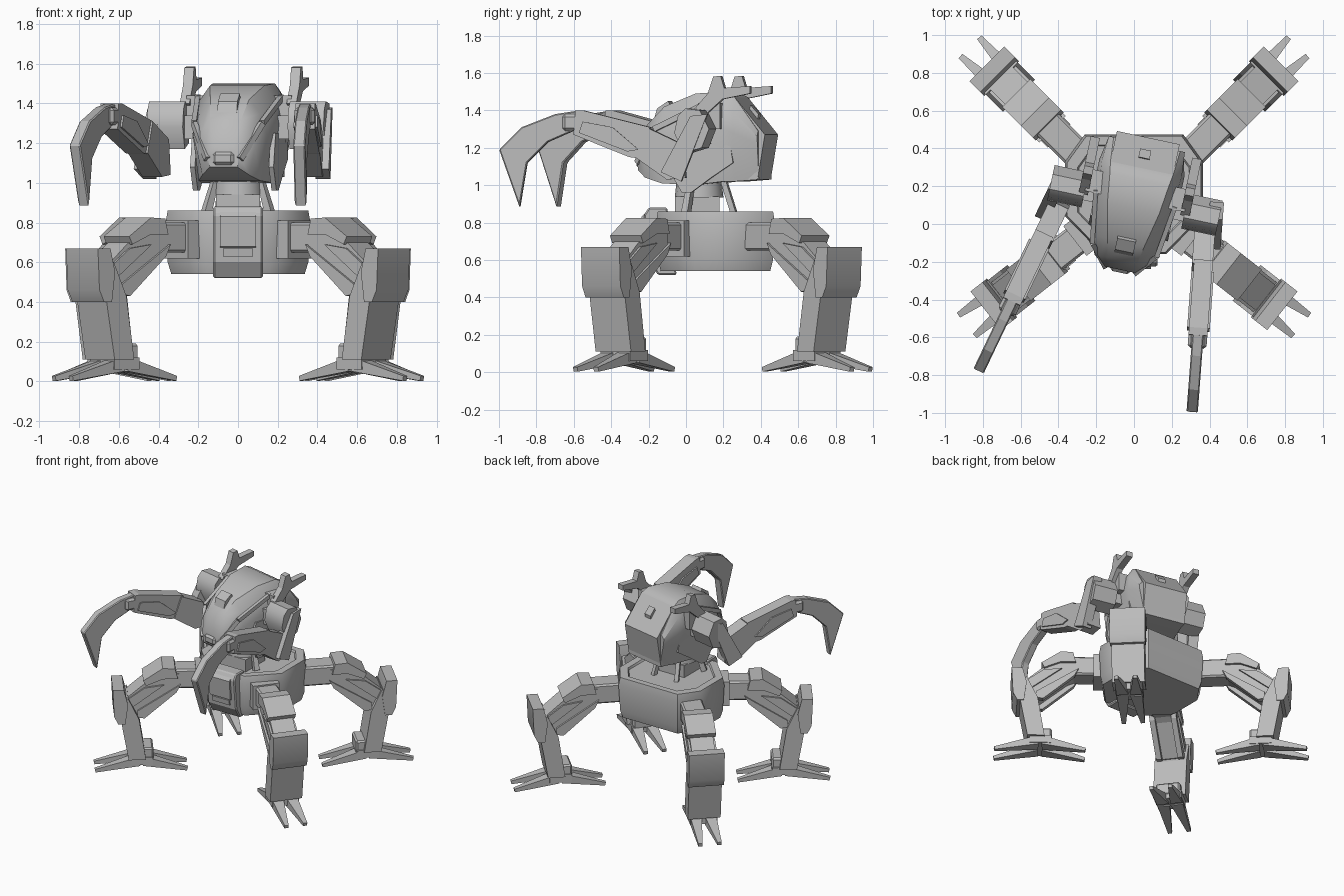
import bpy, bmesh, math
from mathutils import Matrix, Vector

cube = bpy.data.objects.get("Cube")
if cube:
    bpy.data.objects.remove(cube, do_unlink=True)

grey = bpy.data.materials.new("plain_grey")
grey.use_nodes = True
COL = (0.5, 0.5, 0.5, 1)
grey.diffuse_color = COL
grey.node_tree.nodes["Principled BSDF"].inputs["Base Color"].default_value = COL


def frame(x, y, deg):
    """Placement whose local forward (-y) is turned by deg about z."""
    return Matrix.Translation((x, y, 0)) @ Matrix.Rotation(math.radians(deg), 4, "Z")


def finish(name, bm, mat, bevel=0, smooth=0):
    bmesh.ops.recalc_face_normals(bm, faces=bm.faces)
    me = bpy.data.meshes.new(name)
    bm.to_mesh(me)
    bm.free()
    me.materials.append(grey)
    ob = bpy.data.objects.new(name, me)
    bpy.context.collection.objects.link(ob)
    ob.matrix_world = mat
    if bevel:
        mod = ob.modifiers.new("bevel", "BEVEL")
        mod.width, mod.segments, mod.limit_method = bevel, 1, "ANGLE"
    if smooth:
        bpy.ops.object.select_all(action="DESELECT")
        ob.select_set(True)
        bpy.context.view_layer.objects.active = ob
        bpy.ops.object.shade_smooth_by_angle(angle=math.radians(smooth))
    return ob


def loft(name, rings, mat=Matrix(), bevel=0, smooth=0):
    """Skin over rings of equal point count, capped at both ends."""
    bm = bmesh.new()
    vs = [[bm.verts.new(p) for p in ring] for ring in rings]
    n = len(vs[0])
    for a, b in zip(vs, vs[1:]):
        for i in range(n):
            j = (i + 1) % n
            bm.faces.new((a[i], a[j], b[j], b[i]))
    bm.faces.new(vs[0])
    bm.faces.new(vs[-1])
    return finish(name, bm, mat, bevel, smooth)


def prism(name, pts, x0, x1, mat, bevel=0, smooth=0):
    """Side profile of (forward, z) points, extruded from x0 to x1."""
    return loft(name, [[(x, -f, z) for f, z in pts] for x in (x0, x1)], mat, bevel, smooth)


def beam(name, p0, p1, s0, s1, mat=Matrix()):
    """Tapered bar between two points; s = (width, height)."""
    p0, p1 = Vector(p0), Vector(p1)
    d = (p1 - p0).normalized()
    side = d.cross(Vector((0, 0, 1))).normalized()
    up = side.cross(d)
    corners = ((-1, -1), (1, -1), (1, 1), (-1, 1))
    rings = [[p + side * a * s[0] / 2 + up * b * s[1] / 2 for a, b in corners]
             for p, s in ((p0, s0), (p1, s1))]
    return loft(name, rings, mat)


def box(name, lo, hi, mat=Matrix(), bevel=0):
    return prism(name, [(-lo[1], lo[2]), (-hi[1], lo[2]), (-hi[1], hi[2]), (-lo[1], hi[2])],
                 lo[0], hi[0], mat, bevel)


# Pelvis: chamfered hull with a sunken deck
half = [(0.26, 0.475), (0.365, 0.33), (0.365, 0.04), (0.17, -0.16)]
plan = half + [(-x, y) for x, y in reversed(half)]
levels = [(0.54, 0.92), (0.6, 0.97), (0.8, 1), (0.86, 0.97), (0.86, 0.82), (0.845, 0.8)]
loft("pelvis", [[(x * k, 0.16 + (y - 0.16) * k, z) for x, y in plan] for z, k in levels], smooth=50)

# Front apron with raised panel
apron = [(0.05, 0.52), (0.15, 0.52), (0.2, 0.6), (0.225, 0.84), (0.2, 0.88), (0.1, 0.88)]
prism("front_apron", apron, -0.125, 0.125, Matrix(), bevel=0.008)
prism("apron_panel", [(0.2, 0.67), (0.225, 0.68), (0.238, 0.83), (0.21, 0.86)], -0.09, 0.09, Matrix())
prism("apron_vent", [(0.19, 0.63), (0.215, 0.63), (0.22, 0.67), (0.19, 0.67)], -0.075, 0.075, Matrix())

# Waist
box("waist_base", (-0.11, -0.06, 0.84), (0.11, 0.18, 0.94))
bm = bmesh.new()
bmesh.ops.create_cone(bm, cap_ends=True, segments=16, radius1=0.13, radius2=0.12, depth=0.09,
                      matrix=Matrix.Translation((0, 0.07, 0.98)))
finish("waist_ring", bm, Matrix(), smooth=30)
for s in (-1, 1):
    beam("rear_waist_strut", (s * 0.1, 0.26, 0.84), (s * 0.08, 0.2, 1.03), (0.03, 0.03), (0.03, 0.03))
    beam("front_waist_strut", (s * 0.16, 0.0, 0.85), (s * 0.11, 0.03, 1.03), (0.04, 0.04), (0.03, 0.03))

# Legs: one shape placed four times
shin = [(0.095, 0.11), (0.15, 0.42), (0.15, 0.56), (0.1, 0.6), (0.02, 0.43), (-0.03, 0.11)]
knee = [(0.12, 0.4), (0.17, 0.4), (0.2, 0.46), (0.21, 0.67), (0.13, 0.67), (0.1, 0.55)]
thigh = [(-0.27, 0.77), (-0.15, 0.78), (-0.01, 0.69), (0.13, 0.57), (0.09, 0.45),
         (0.02, 0.45), (-0.2, 0.63), (-0.27, 0.66)]
knuckle = [(-0.26, 0.74), (-0.24, 0.82), (-0.15, 0.825), (-0.01, 0.73), (-0.03, 0.69), (-0.15, 0.74)]
strut = [(-0.28, 0.69), (-0.25, 0.63), (-0.02, 0.43), (0.03, 0.44), (0.03, 0.49)]
rail = [(-0.16, 0.69), (0.08, 0.51), (0.13, 0.56), (-0.02, 0.67)]
hip = [(-0.5, 0.65), (-0.5, 0.79), (-0.46, 0.8), (-0.2, 0.8), (-0.2, 0.65)]
for s, side in ((1, "left"), (-1, "right")):
    for end, x, y, a in (("front", 0.62, -0.33, 52), ("rear", 0.63, 0.70, 135)):
        m = frame(s * x, y, s * a)
        n = end + "_" + side + "_"
        prism(n + "shin", shin, -0.12, 0.12, m)
        prism(n + "knee_guard", knee, -0.13, 0.13, m, smooth=40)
        prism(n + "thigh", thigh, -0.085, 0.085, m)
        prism(n + "thigh_knuckle", knuckle, -0.105, 0.105, m)
        prism(n + "hip", hip, -0.08, 0.08, m, bevel=0.012)
        box(n + "ankle", (-0.09, -0.02, 0.09), (0.09, 0.085, 0.19), m, bevel=0.012)
        box(n + "foot_hub", (-0.1, -0.08, 0.06), (0.1, 0.08, 0.12), m)
        for e in (-1, 1):
            prism(n + "thigh_strut", strut, e * 0.06, e * 0.1, m)
            prism(n + "thigh_rail", rail, e * 0.08, e * 0.1, m)
            for way, reach in ((-1, 0.335), (1, 0.33)):
                beam(n + "toe", (e * 0.05, way * 0.02, 0.085), (e * 0.07, way * reach, 0.015),
                     (0.09, 0.07), (0.03, 0.025), m)
    box("front_" + side + "_hip_mount", (-0.1, 0.39, 0.62), (0.1, 0.47, 0.81), frame(s * 0.62, -0.33, s * 52))

# Torso, turned slightly on the waist
torso = frame(0, 0.1, -12)
stations = [(-0.35, 1.18, 0.05, 1.13, 0.085, 1.08, 0.07), (-0.3, 1.32, 0.08, 1.17, 0.15, 1.04, 0.12),
            (-0.2, 1.42, 0.1, 1.24, 0.19, 1.01, 0.16), (-0.02, 1.49, 0.14, 1.3, 0.22, 1.0, 0.18),
            (0.14, 1.5, 0.16, 1.3, 0.23, 1.02, 0.19), (0.2, 1.47, 0.17, 1.28, 0.23, 1.02, 0.18),
            (0.33, 1.29, 0.18, 1.22, 0.2, 1.03, 0.16)]
rings = []
for v, zt, wt, zm, wm, zb, wb in stations:
    right = [(wt, zt), ((wt + wm) * 0.54, zt * 0.6 + zm * 0.4), (wm, zm), (wb, zb)]
    rings.append([(x, v, z) for x, z in right + [(-x, z) for x, z in reversed(right)]])
loft("torso_shell", rings, torso, smooth=35)
box("nose_tip", (-0.07, -0.365, 1.075), (0.07, -0.3, 1.17), torso, bevel=0.03)
prism("canopy_hatch", [(0.16, 1.4), (0.19, 1.45), (0.25, 1.41), (0.27, 1.34)], -0.05, 0.05, torso)
prism("back_hatch", [(-0.25, 1.4), (-0.255, 1.43), (-0.3, 1.38), (-0.295, 1.35)], -0.03, 0.03, torso)
prism("back_slab", [(-0.18, 1.44), (-0.2, 1.47), (-0.365, 1.27), (-0.325, 1.03), (-0.2, 1.03)],
      -0.17, 0.17, torso)

# Horns, cheeks, canopy frame and shoulders, all carried by the torso
horn = [(0, 1.4), (-0.08, 1.49), (-0.11, 1.58), (-0.15, 1.585), (-0.17, 1.52),
        (-0.31, 1.53), (-0.31, 1.49), (-0.16, 1.46), (-0.06, 1.37)]
cheek = [(0.1, 1.25), (0.15, 1.08), (0.08, 0.96), (0.03, 0.96), (-0.08, 1.04), (-0.2, 1.12), (-0.18, 1.25)]
pauldron = [(0.07, 1.28), (0.05, 1.37), (0.01, 1.41), (-0.07, 1.4), (-0.12, 1.3), (-0.08, 1.2), (0.02, 1.17)]
for s in (-1, 1):
    prism("horn", horn, s * 0.25, s * 0.3, torso)
    box("horn_mount", (s * 0.18, 0.02, 1.3), (s * 0.27, 0.14, 1.44), torso)
    prism("cheek_plate", cheek, s * 0.19, s * 0.215, torso)
    prism("shoulder", pauldron, s * 0.27, s * 0.455, torso, smooth=40)
    box("shoulder_axle", (s * 0.18, -0.03, 1.22), (s * 0.28, 0.08, 1.34), torso)
    beam("canopy_frame_lower", (s * 0.085, -0.35, 1.12), (s * 0.175, -0.24, 1.3), (0.025, 0.03), (0.025, 0.03), torso)
    beam("canopy_frame_upper", (s * 0.175, -0.24, 1.3), (s * 0.215, 0.04, 1.43), (0.025, 0.03), (0.025, 0.03), torso)

# Arms: one shape, mirrored and posed separately
upper = [(0.0, 1.37), (-0.09, 1.38), (0.05, 1.02), (0.16, 1.07)]
elbow = [(0.03, 1.04), (0.13, 1.03), (0.3, 1.15), (0.24, 1.31), (0.05, 1.22)]
forearm = [(0.25, 1.14), (0.33, 1.15), (0.63, 1.27), (0.62, 1.4), (0.58, 1.4), (0.22, 1.31)]
forearm_side = [(0.28, 1.19), (0.34, 1.18), (0.6, 1.28), (0.58, 1.34), (0.42, 1.31)]
claw = [(0.6, 1.4), (0.73, 1.38), (0.91, 1.31), (1.03, 1.19), (0.92, 0.88),
        (0.88, 1.12), (0.77, 1.23), (0.61, 1.3)]
for s, side, x, y, a in ((1, "left", 0.385, 0.03, -4.3), (-1, "right", -0.38, 0.15, -25.5)):
    m = frame(x, y, a)
    n = side + "_"
    prism(n + "upper_arm", upper, s * 0.01, s * 0.085, m)
    prism(n + "elbow", elbow, s * -0.06, s * 0.05, m)
    prism(n + "forearm", forearm, -0.05, 0.05, m)
    prism(n + "forearm_side", forearm_side, -0.06, 0.06, m)
    box(n + "wrist", (-0.05, -0.69, 1.29), (0.05, -0.6, 1.38), m, bevel=0.015)
    prism(n + "claw", claw, -0.03, 0.03, m, bevel=0.006)
